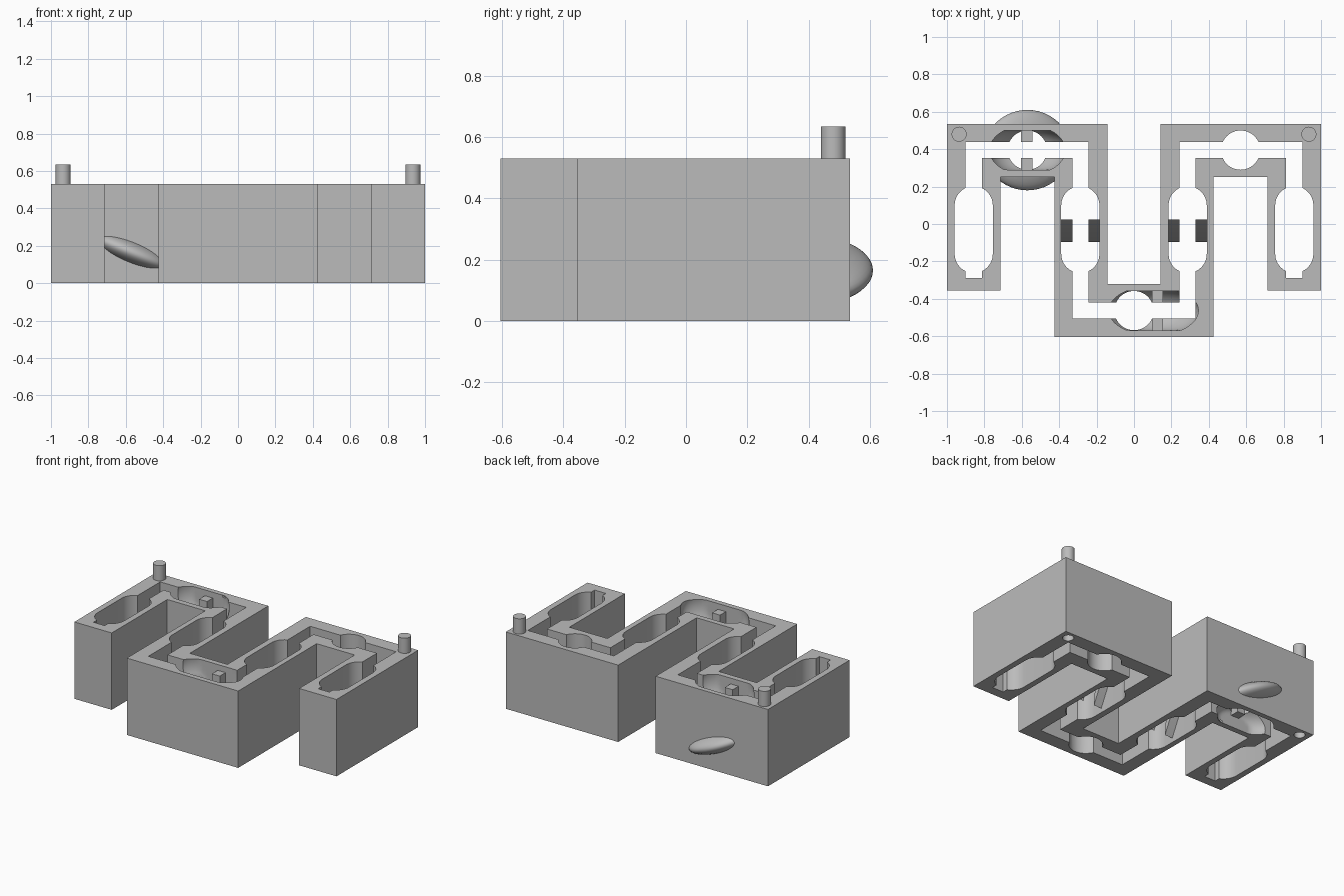
import bpy, bmesh
from math import radians, sin, cos, pi
from mathutils import Matrix, Vector

cube = bpy.data.objects.get("Cube")
if cube:
    bpy.data.objects.remove(cube, do_unlink=True)

HEIGHT = 0.53
ARM_X, INNER_X = 0.857, 0.287
BACK_Y, FRONT_Y = 0.395, -0.463
TURN_X = 0.57

grey = bpy.data.materials.new("plain grey")
grey.use_nodes = True
grey.diffuse_color = (0.5, 0.5, 0.5, 1)
grey.node_tree.nodes["Principled BSDF"].inputs["Base Color"].default_value = (0.5, 0.5, 0.5, 1)


def finish(name, bm):
    bmesh.ops.recalc_face_normals(bm, faces=bm.faces[:])
    mesh = bpy.data.meshes.new(name)
    bm.to_mesh(mesh)
    bm.free()
    mesh.materials.append(grey)
    ob = bpy.data.objects.new(name, mesh)
    bpy.context.scene.collection.objects.link(ob)
    return ob


def prism(name, points, z0, z1):
    """Extrude a flat outline upwards."""
    bm = bmesh.new()
    face = bm.faces.new([bm.verts.new((x, y, z0)) for x, y in points])
    top = bmesh.ops.extrude_face_region(bm, geom=[face])["geom"]
    bmesh.ops.translate(bm, vec=(0, 0, z1 - z0),
                        verts=[v for v in top if isinstance(v, bmesh.types.BMVert)])
    return finish(name, bm)


def box(name, x0, x1, y0, y1, z0, z1):
    return prism(name, [(x0, y0), (x1, y0), (x1, y1), (x0, y1)], z0, z1)


def capsule(name, x, y0, y1, r, z0, z1, n=24):
    """Upright prism with round ends; a cylinder when y0 equals y1."""
    pts = [(x + r * cos(pi * i / n), y1 + r * sin(pi * i / n)) for i in range(n + 1)]
    first = 1 if y0 == y1 else 0
    pts += [(x - r * cos(pi * i / n), y0 - r * sin(pi * i / n))
            for i in range(first, n + 1 - first)]
    return prism(name, pts, z0, z1)


def ellipsoid(name, centre, size, tilt=0, limit_y=None):
    bm = bmesh.new()
    bmesh.ops.create_uvsphere(bm, u_segments=48, v_segments=24, radius=1)
    for v in bm.verts:
        v.co = Vector(a * b for a, b in zip(v.co, size))
        if limit_y:
            v.co.y = max(-limit_y, min(limit_y, v.co.y))
    bm.transform(Matrix.Translation(centre) @ Matrix.Rotation(radians(tilt), 4, "Y"))
    return finish(name, bm)


def combine(target, other, operation):
    mod = target.modifiers.new("combine", "BOOLEAN")
    mod.operation, mod.solver, mod.object = operation, "EXACT", other
    bpy.context.view_layer.objects.active = target
    bpy.ops.object.modifier_apply(modifier=mod.name)
    bpy.data.objects.remove(other, do_unlink=True)


# Serpentine block, mirrored from its +x half
half = [(0.425, -0.605), (0.425, 0.25), (0.715, 0.25), (0.715, -0.355),
        (1, -0.355), (1, 0.535), (0.143, 0.535), (0.143, -0.32)]
body = prism("serpentine_block", half + [(-x, y) for x, y in reversed(half)], 0, HEIGHT)

# Tilted lens bulging through the back wall
combine(body, ellipsoid("lens", (-TURN_X, BACK_Y, 0.165), (0.247, 0.215, 0.072), 22.4), "UNION")

# Channel, chambers and alignment holes
LOW, TOP, W = -0.1, 0.7, 0.043
cutters = [box("cut", -INNER_X - W, INNER_X + W, FRONT_Y - W, FRONT_Y + W, LOW, TOP),
           capsule("cut", 0, FRONT_Y, FRONT_Y, 0.105, LOW, TOP)]
for s in (-1, 1):
    a, b = sorted((s * (INNER_X + -W), s * (ARM_X + W)))
    cutters += [
        box("cut", a, b, BACK_Y - W, BACK_Y + W, LOW, TOP),
        box("cut", s * ARM_X - W, s * ARM_X + W, -0.29, BACK_Y + W, LOW, TOP),
        box("cut", s * INNER_X - W, s * INNER_X + W, FRONT_Y - W, BACK_Y + W, LOW, TOP),
        capsule("cut", s * TURN_X, BACK_Y, BACK_Y, 0.105, LOW, TOP),
        capsule("cut", s * 0.935, 0.48, 0.48, 0.035, LOW, 0.11),
    ]
    for x in (ARM_X, INNER_X):
        cutters.append(capsule("cut", s * x, -0.16, 0.1, 0.102, LOW, TOP))

# Scooped hollows at two of the turns
cutters += [
    ellipsoid("cut", (-TURN_X, BACK_Y, 0.49), (0.207, 0.135, 0.2), 0, 0.106),
    ellipsoid("cut", (-TURN_X, BACK_Y, 0.03), (0.207, 0.135, 0.12), 0, 0.106),
    ellipsoid("cut", (0.105, FRONT_Y, 0.49), (0.245, 0.135, 0.2), 0, 0.106),
]
for c in cutters:
    combine(body, c, "DIFFERENCE")
parts = [body]

# Alignment pins
for side, s in (("left", 1), ("right", -1)):
    parts.append(capsule(side + "_pin", s * 0.935, 0.48, 0.48, 0.04, HEIGHT - 0.02, 0.635))

# Upright baffles beside the channel in the scooped turns
for label, x, y in (("back", -0.573, BACK_Y), ("front", 0.125, FRONT_Y)):
    for side, s in (("rear", 1), ("fore", -1)):
        a, b = sorted((y + s * W, y + s * 0.11))
        parts.append(box(f"{label}_{side}_baffle", x - 0.03, x + 0.03, a, b, 0.08, 0.49))

# Slanted ribs on both walls of the inner chambers
for label, cx in (("left", INNER_X), ("right", -INNER_X)):
    for side, s in (("outer", 1), ("inner", -1)):
        rib = box(f"{label}_{side}_rib", *sorted((cx + s * W, cx + s * 0.107)),
                  -0.095, 0.025, 0.03, 0.1)
        for v in rib.data.vertices:
            if v.co.y > 0:
                v.co.z += 0.24
        parts.append(rib)

# Smooth the round walls, keep the edges sharp
bpy.ops.object.select_all(action="DESELECT")
for ob in parts:
    ob.select_set(True)
bpy.context.view_layer.objects.active = body
bpy.ops.object.shade_smooth_by_angle(angle=radians(30))
